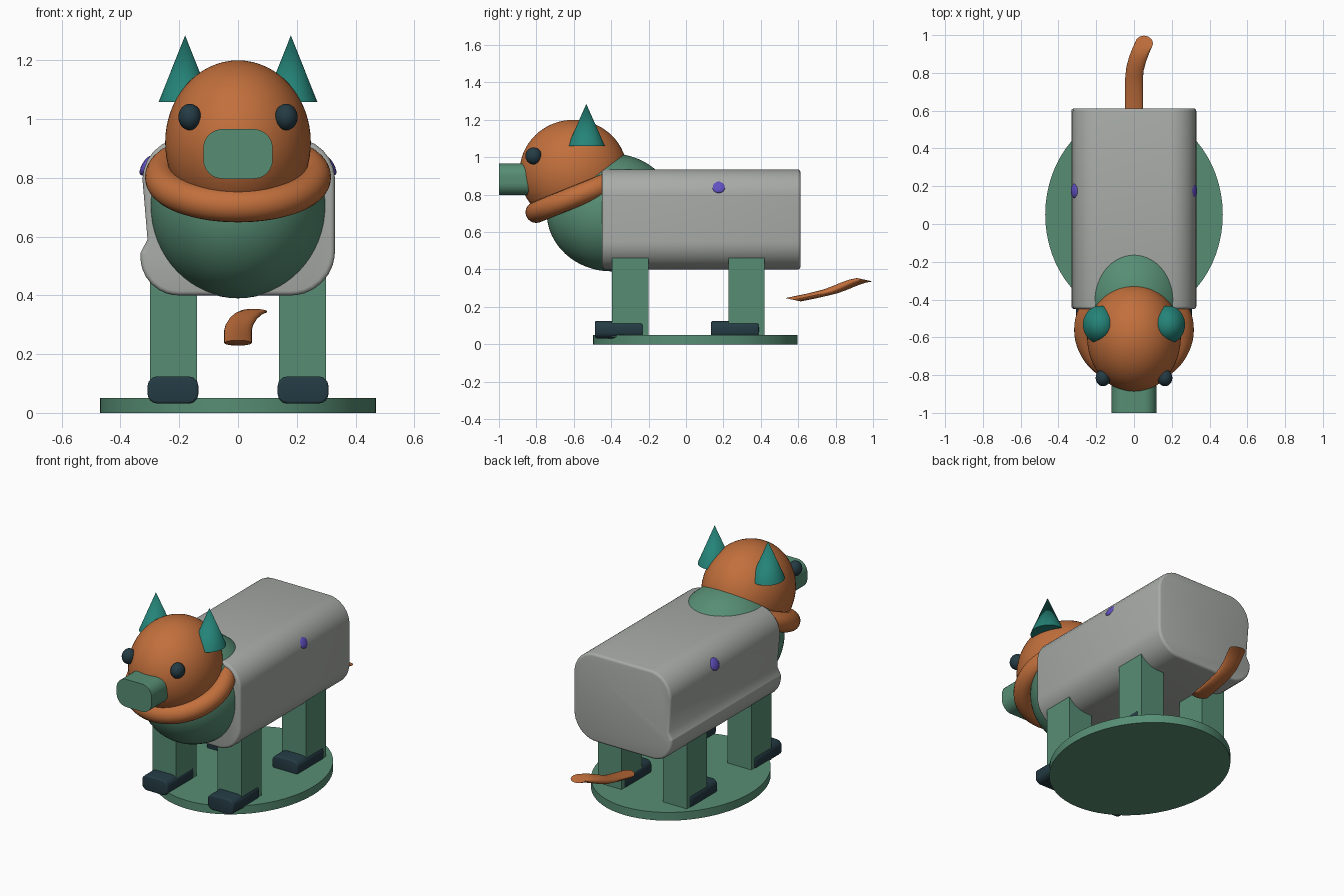
import bpy, bmesh, math
from mathutils import Vector, Matrix

cube = bpy.data.objects.get("Cube")
if cube:
    bpy.data.objects.remove(cube, do_unlink=True)


def material(name, rgb):
    m = bpy.data.materials.new(name)
    m.use_nodes = True
    m.diffuse_color = (*rgb, 1)
    m.node_tree.nodes["Principled BSDF"].inputs["Base Color"].default_value = (*rgb, 1)
    return m


orange = material("orange", (0.54, 0.16, 0.045))
green = material("green", (0.095, 0.27, 0.175))
grey = material("grey", (0.39, 0.41, 0.385))
teal = material("teal", (0.018, 0.23, 0.19))
dark = material("dark_slate", (0.018, 0.044, 0.058))
purple = material("purple", (0.12, 0.08, 0.53))


def finish(name, bm, mat, smooth=True):
    bmesh.ops.recalc_face_normals(bm, faces=bm.faces)
    mesh = bpy.data.meshes.new(name)
    bm.to_mesh(mesh)
    bm.free()
    mesh.materials.append(mat)
    ob = bpy.data.objects.new(name, mesh)
    bpy.context.collection.objects.link(ob)
    if smooth:
        bpy.ops.object.select_all(action='DESELECT')
        ob.select_set(True)
        bpy.context.view_layer.objects.active = ob
        bpy.ops.object.shade_smooth_by_angle(angle=math.radians(35))
    return ob


def placed(loc, size, rot_y=0):
    return (Matrix.Translation(loc) @ Matrix.Rotation(rot_y, 4, 'Y')
            @ Matrix.Diagonal((*size, 1)))


def ellipsoid(name, loc, radii, mat, seg=48, rot_y=0):
    bm = bmesh.new()
    bmesh.ops.create_uvsphere(bm, u_segments=seg, v_segments=seg // 2, radius=1,
                              matrix=placed(loc, radii, rot_y))
    return finish(name, bm, mat)


def cone(name, loc, size, top, mat):
    bm = bmesh.new()
    bmesh.ops.create_cone(bm, cap_ends=True, segments=64, radius1=1, radius2=top,
                          depth=1, matrix=placed(loc, size))
    return finish(name, bm, mat)


def rounded(corners, steps=8):
    """Outline of a polygon whose (x, z, radius) corners are rounded."""
    pts = []
    for i, (x, z, r) in enumerate(corners):
        p = Vector((x, z))
        if r == 0:
            pts.append(p)
            continue
        a = (Vector(corners[i - 1][:2]) - p).normalized()
        b = (Vector(corners[(i + 1) % len(corners)][:2]) - p).normalized()
        half = a.angle(b) / 2
        c = p + (a + b).normalized() * r / math.sin(half)
        start = p + a * r / math.tan(half) - c
        end = p + b * r / math.tan(half) - c
        for k in range(steps + 1):
            pts.append(c + start.lerp(end, k / steps).normalized() * r)
    return pts


def prism(name, corners, y0, y1, mat, rim=0, steps=8):
    """Extrude an x-z outline along y, with optional rounded end rims."""
    bm = bmesh.new()
    face = bm.faces.new([bm.verts.new((p.x, y0, p.y)) for p in rounded(corners, steps)])
    out = bmesh.ops.extrude_face_region(bm, geom=[face])["geom"]
    bmesh.ops.translate(bm, vec=(0, y1 - y0, 0),
                        verts=[g for g in out if isinstance(g, bmesh.types.BMVert)])
    bmesh.ops.recalc_face_normals(bm, faces=bm.faces)
    if rim:
        ends = [e for e in bm.edges if abs(e.verts[0].co.y - e.verts[1].co.y) < 1e-5]
        bmesh.ops.bevel(bm, geom=ends, offset=rim, segments=3, profile=0.5,
                        affect='EDGES', clamp_overlap=True)
    return finish(name, bm, mat)


def box(x0, x1, z0, z1, r=0):
    return [(x0, z0, r), (x1, z0, r), (x1, z1, r), (x0, z1, r)]


def sweep(name, path, ring, mat):
    """Carry one closed ring along a path without turning it."""
    bm = bmesh.new()
    rows = [[bm.verts.new(Vector(p) + q) for q in ring] for p in path]
    n = len(ring)
    for a, b in zip(rows, rows[1:]):
        for i in range(n):
            j = (i + 1) % n
            bm.faces.new((a[i], a[j], b[j], b[i]))
    bm.faces.new(rows[0])
    bm.faces.new(rows[-1])
    return finish(name, bm, mat)


# Oval stand
cone("base", (0, 0.05, 0.025), (0.47, 0.547, 0.05), 1, green)

# Barrel body, with a stepped fold along its right flank
prism("body", [(0.33, 0.4, 0.15), (0.33, 0.935, 0.14), (-0.337, 0.935, 0.14),
               (-0.308, 0.59, 0), (-0.332, 0.545, 0.015), (-0.332, 0.4, 0.13)],
      -0.45, 0.612, grey, rim=0.02)

# Chest, head and snout
ellipsoid("chest", (0, -0.40, 0.705), (0.30, 0.345, 0.315), green, 64)
ellipsoid("head", (0, -0.602, 0.92), (0.248, 0.288, 0.28), orange, 64)
prism("snout", box(-0.118, 0.118, 0.797, 0.966, 0.065), -1.0, -0.75, green)

# Collar: a ring tilted down towards the front
tilt = Matrix.Translation((0, -0.56, 0.803)) @ Matrix.Rotation(math.radians(22), 4, 'X')
bm = bmesh.new()
big, small, nu, nv = 0.26, 0.057, 64, 20
rings = []
for i in range(nu):
    u = math.tau * i / nu
    row = []
    for j in range(nv):
        v = math.tau * j / nv
        w = big + small * math.cos(v)
        row.append(bm.verts.new(tilt @ Vector((w * math.cos(u), w * math.sin(u),
                                               small * math.sin(v)))))
    rings.append(row)
for i in range(nu):
    a, b = rings[i], rings[(i + 1) % nu]
    for j in range(nv):
        k = (j + 1) % nv
        bm.faces.new((a[j], b[j], b[k], a[k]))
finish("collar", bm, orange)

# Paired parts
for side, s in (("left", 1), ("right", -1)):
    ellipsoid(side + "_eye", (s * 0.164, -0.815, 1.007), (0.039, 0.044, 0.045), dark, 32)
    cone(side + "_ear", (s * 0.18, -0.533, 1.172), (0.09, 0.1, 0.226), 0, teal)
    ellipsoid(side + "_spot", (s * 0.312, 0.175, 0.842), (0.015, 0.04, 0.038),
              purple, 16, -s * math.radians(30))
    for end, y in (("front", -0.395), ("hind", 0.226)):
        x0, x1 = sorted((s * 0.14, s * 0.30))
        prism(f"{end}_{side}_leg", box(x0, x1, 0.04, 0.477), y, y + 0.195, green)
        x0, x1 = sorted((s * 0.135, s * 0.308))
        prism(f"{end}_{side}_foot", box(x0, x1, 0.032, 0.124, 0.032),
              y - 0.092, y + 0.163, dark, rim=0.008, steps=3)

# Floating tail that curls to the left at its tip
tail_ring = [Vector((0.047 * math.cos(t), 0.041 * math.sin(t), -0.009 * math.sin(t)))
             for t in (math.tau * i / 24 for i in range(24))]
sweep("tail", [(0, 0.572, 0.238), (0, 0.68, 0.26), (0, 0.77, 0.282), (0.005, 0.82, 0.3),
               (0.018, 0.87, 0.321), (0.035, 0.915, 0.337), (0.053, 0.956, 0.345)],
      tail_ring, orange)
